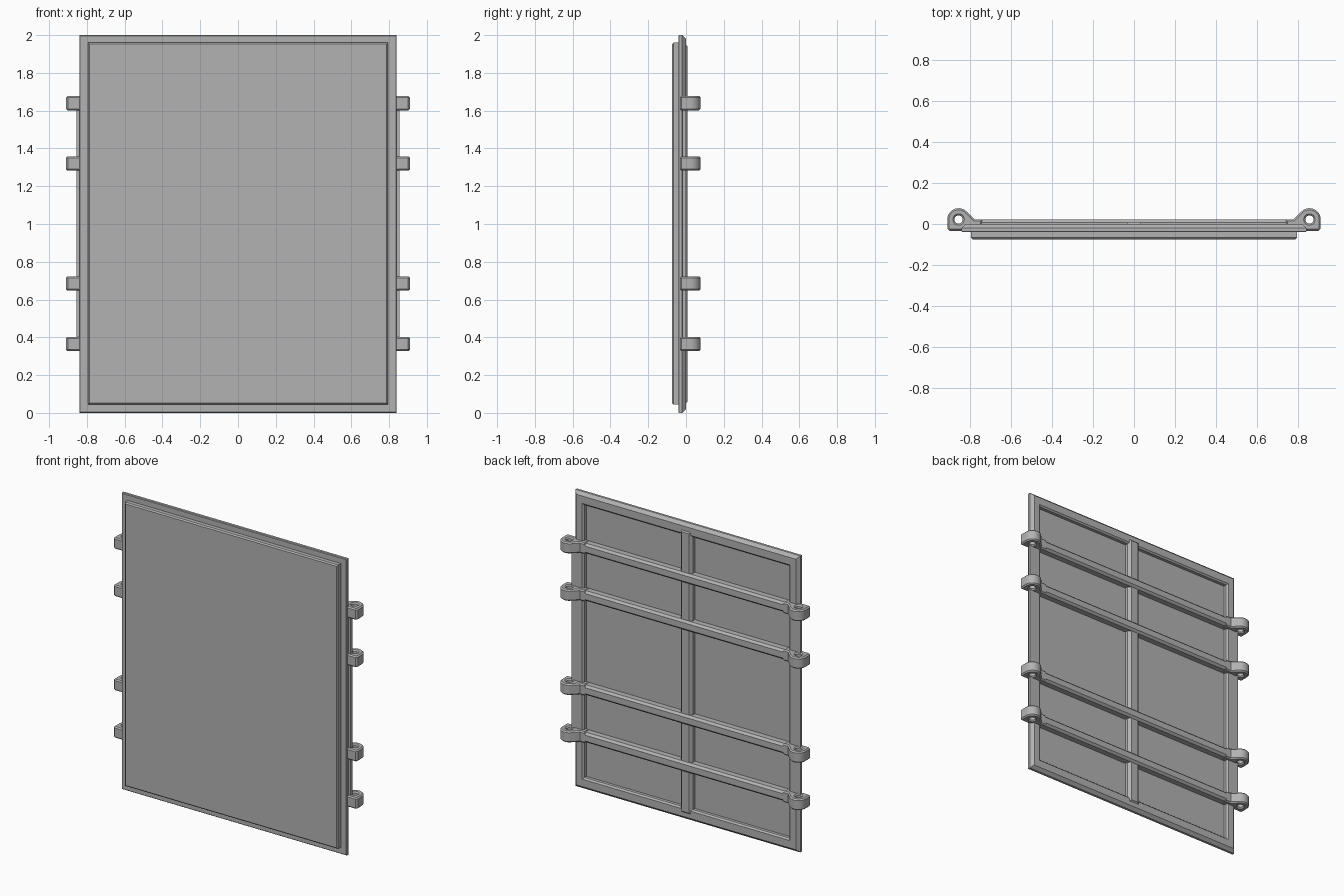
import bpy
import bmesh
import math

if "Cube" in bpy.data.objects:
    bpy.data.objects.remove(bpy.data.objects["Cube"], do_unlink=True)

# One plain grey for everything
GREY = (0.45, 0.45, 0.45, 1)
grey = bpy.data.materials.new("plain_grey")
grey.use_nodes = True
grey.diffuse_color = GREY
grey.node_tree.nodes["Principled BSDF"].inputs["Base Color"].default_value = GREY


def slab(name, x0, x1, z0, z1, layers):
    """Rectangle lofted along y; each layer is (y, inset)."""
    bm = bmesh.new()
    rings = []
    for y, i in layers:
        corners = ((x0 + i, z0 + i), (x1 - i, z0 + i), (x1 - i, z1 - i), (x0 + i, z1 - i))
        rings.append([bm.verts.new((x, y, z)) for x, z in corners])
    for a, b in zip(rings, rings[1:]):
        for k in range(4):
            n = (k + 1) % 4
            bm.faces.new((a[k], a[n], b[n], b[k]))
    bm.faces.new(rings[0])
    bm.faces.new(rings[-1])
    bmesh.ops.recalc_face_normals(bm, faces=bm.faces)
    mesh = bpy.data.meshes.new(name)
    bm.to_mesh(mesh)
    bm.free()
    mesh.materials.append(grey)
    obj = bpy.data.objects.new(name, mesh)
    bpy.context.collection.objects.link(obj)
    return obj


def activate(obj):
    bpy.ops.object.select_all(action="DESELECT")
    obj.select_set(True)
    bpy.context.view_layer.objects.active = obj


def arc(cx, cy, r, start, end, steps):
    angles = [math.radians(start + (end - start) * k / steps) for k in range(steps + 1)]
    return [(cx + r * math.cos(a), cy + r * math.sin(a)) for a in angles]


# Raised front panel and surrounding frame
slab("front_panel", -0.795, 0.795, 0.045, 1.96,
     [(-0.075, 0.008), (-0.067, 0), (-0.035, 0)])
frame = slab("frame", -0.84, 0.84, 0, 2,
             [(-0.04, 0.004), (-0.036, 0), (-0.02, 0), (0, 0.02)])

# Two shallow recesses cut into the back
for side, (x0, x1) in {"left": (0.035, 0.775), "right": (-0.775, -0.035)}.items():
    cutter = slab(side + "_recess_cutter", x0, x1, 0.07, 1.93,
                  [(0.01, -0.01), (0, 0), (-0.01, 0.01), (-0.03, 0.01)])
    cutter.hide_render = True
    cut = frame.modifiers.new("recess", "BOOLEAN")
    cut.object = cutter
    cut.solver = "EXACT"
    activate(frame)
    bpy.ops.object.modifier_apply(modifier=cut.name)
    bpy.data.objects.remove(cutter, do_unlink=True)

# Centre rib and the side strips between the hinges
slab("centre_rib", -0.035, 0.035, 0.05, 1.95, [(-0.03, 0), (0, 0), (0.008, 0.008)])
slab("left_side_strip", 0.79, 0.854, 0.37, 1.64, [(-0.018, 0), (0.001, 0)])
slab("right_side_strip", -0.854, -0.79, 0.37, 1.64, [(-0.018, 0), (0.001, 0)])


def hinge(name, sign, z):
    """Bevelled lug with a vertical pin hole."""
    cx, cy, r = 0.855, 0.022, 0.055
    outline = [(0.74, -0.033), (0.9, -0.033), (0.91, -0.023)]
    outline += arc(cx, cy, r, 0, 135, 18)
    outline += [(0.777, 0.022), (0.74, 0.022)]
    hole = arc(cx, cy, 0.02, 0, 345, 23)
    curve = bpy.data.curves.new(name, "CURVE")
    curve.dimensions = "2D"
    curve.fill_mode = "BOTH"
    curve.bevel_depth = 0.008
    curve.bevel_resolution = 0
    curve.offset = -0.008
    curve.extrude = 0.03
    for loop in (outline, hole):
        spline = curve.splines.new("POLY")
        spline.points.add(len(loop) - 1)
        for p, (x, y) in zip(spline.points, loop):
            p.co = (x * sign, y, 0, 1)
        spline.use_cyclic_u = True
    curve.materials.append(grey)
    obj = bpy.data.objects.new(name, curve)
    obj.location.z = z
    bpy.context.collection.objects.link(obj)
    activate(obj)
    bpy.ops.object.convert(target="MESH")
    bpy.ops.object.shade_smooth_by_angle(angle=math.radians(30))


# Four cross bars, each with a hinge at both ends
for n, z in enumerate((0.365, 0.685, 1.32, 1.64), 1):
    slab(f"cross_bar_{n}", -0.79, 0.79, z - 0.034, z + 0.034,
         [(-0.032, 0), (0.008, 0), (0.022, 0.014)])
    hinge(f"left_hinge_{n}", 1, z)
    hinge(f"right_hinge_{n}", -1, z)
